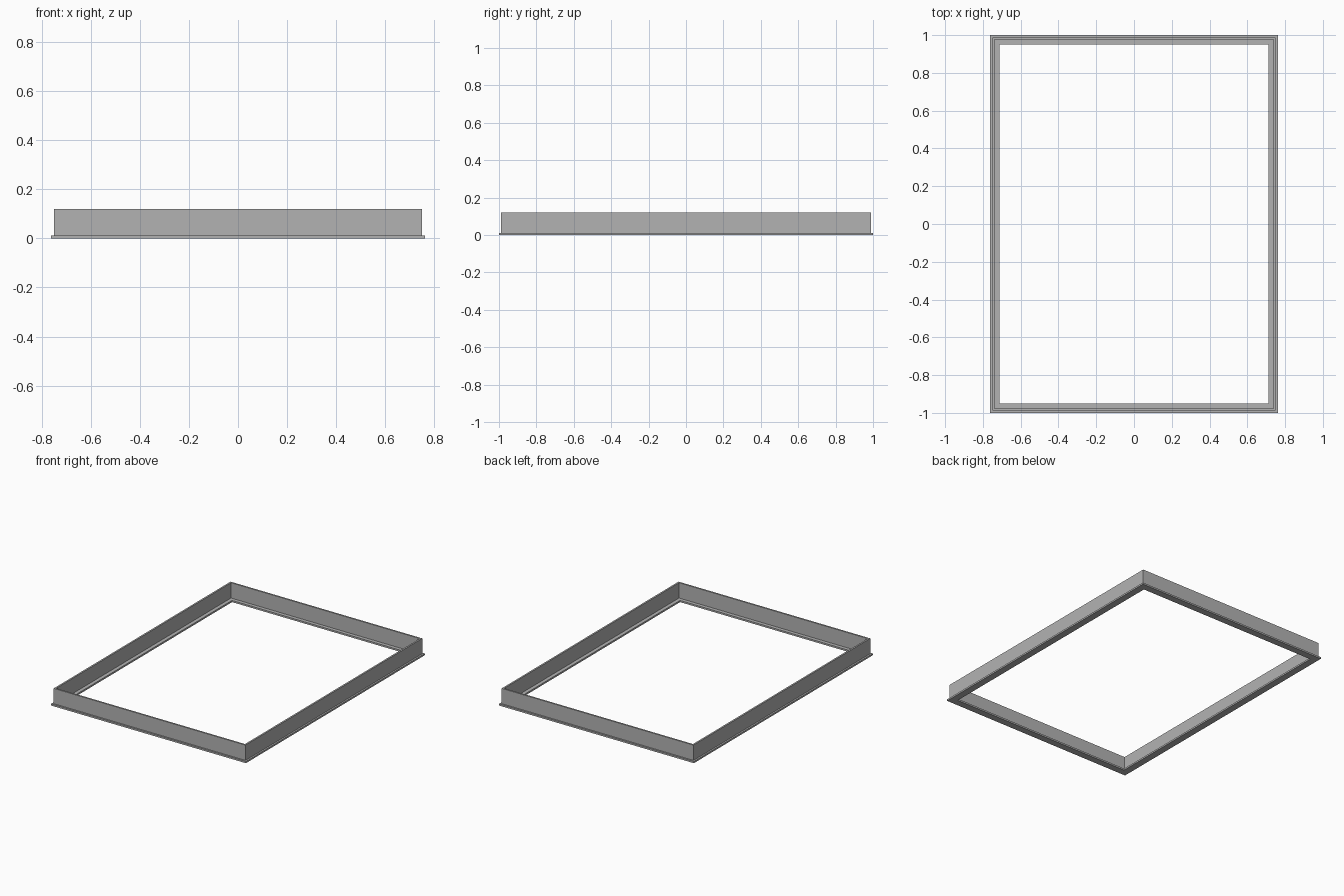
import bpy
import bmesh

cube = bpy.data.objects.get("Cube")
if cube:
    bpy.data.objects.remove(cube, do_unlink=True)

HALF_X, HALF_Y = 0.762, 1.0

grey = bpy.data.materials.new("plain grey")
grey.use_nodes = True
colour = (0.45, 0.45, 0.45, 1)
grey.diffuse_color = colour
grey.node_tree.nodes["Principled BSDF"].inputs["Base Color"].default_value = colour


def sweep_frame(name, profile):
    """Sweep a closed (inset, height) section around a mitred rectangle."""
    bm = bmesh.new()
    rings = []
    for sx, sy in ((-1, -1), (1, -1), (1, 1), (-1, 1)):
        rings.append([bm.verts.new((sx * (HALF_X - d), sy * (HALF_Y - d), z))
                      for d, z in profile])
    n = len(profile)
    for i, ring in enumerate(rings):
        after = rings[(i + 1) % 4]
        for j in range(n):
            k = (j + 1) % n
            bm.faces.new((ring[j], after[j], after[k], ring[k]))
    bmesh.ops.recalc_face_normals(bm, faces=bm.faces[:])
    mesh = bpy.data.meshes.new(name)
    bm.to_mesh(mesh)
    bm.free()
    mesh.materials.append(grey)
    obj = bpy.data.objects.new(name, mesh)
    bpy.context.collection.objects.link(obj)
    return obj


# Upright wall standing on a flat flange, as one L-shaped section with outer lip
wall_out, wall_in, flange_in = 0.012, 0.024, 0.05
flange_top, wall_top = 0.012, 0.12
sweep_frame("flanged_frame", [
    (0, 0), (0, flange_top),
    (wall_out, flange_top), (wall_out, wall_top),
    (wall_in, wall_top), (wall_in, flange_top),
    (flange_in, flange_top), (flange_in, 0),
])
